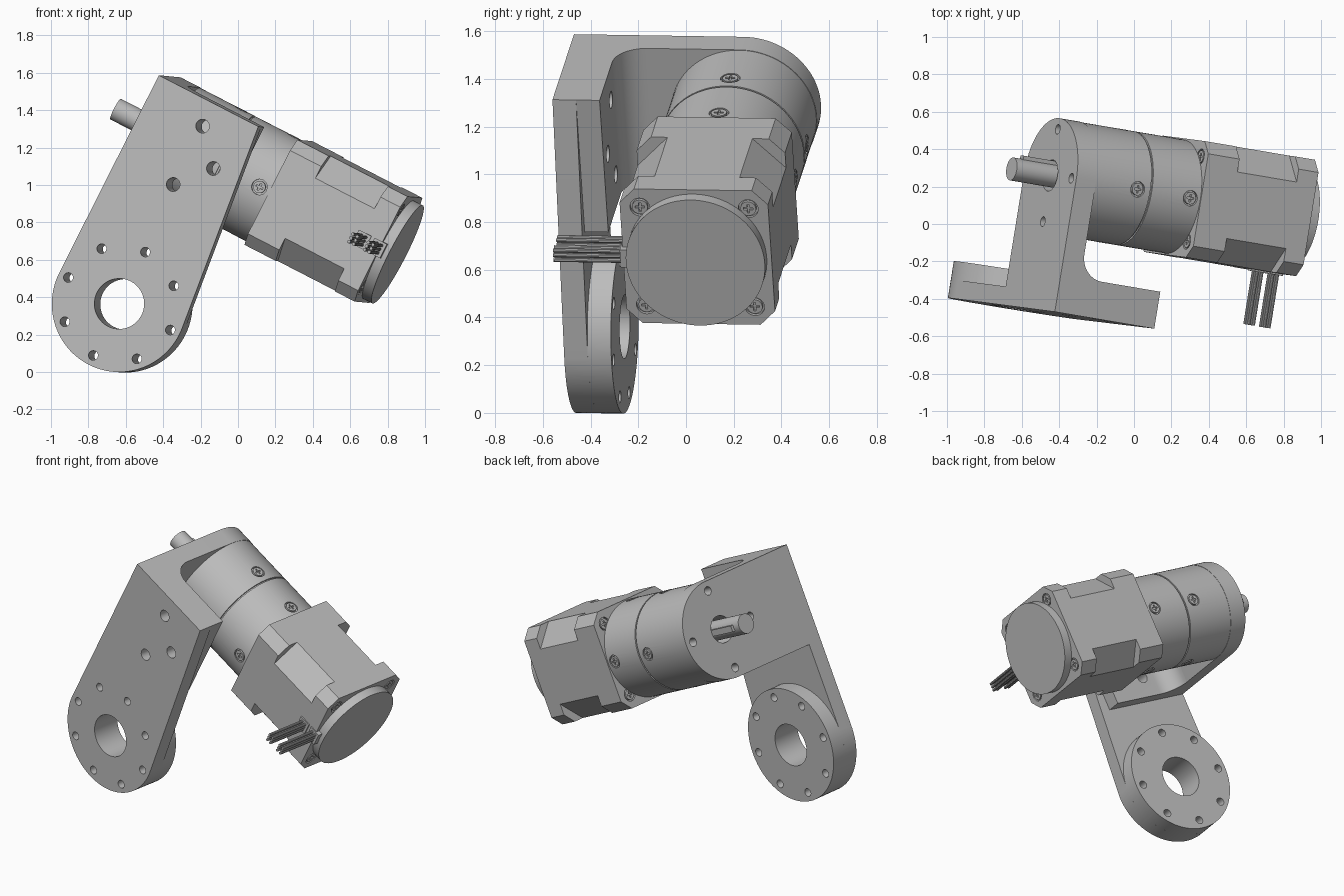
import bpy, bmesh, math
from mathutils import Matrix, Vector

cube = bpy.data.objects.get("Cube")
if cube:
    bpy.data.objects.remove(cube, do_unlink=True)

# Tilted frame: X = motor axis, Y = plate normal, Z = up the arm, origin at ring centre
X = Vector((0.879, -0.149, -0.453)).normalized()
Z = Vector((0.456, -0.06, 0.888))
Z = (Z - X * Z.dot(X)).normalized()
Y = Z.cross(X)
FRAME = Matrix.Translation((-0.635, -0.454, 0.365)) @ Matrix((X, Y, Z)).transposed().to_4x4()

grey = bpy.data.materials.new("plain_grey")
grey.use_nodes = True
colour = (0.5, 0.5, 0.5, 1)
grey.diffuse_color = colour
grey.node_tree.nodes["Principled BSDF"].inputs["Base Color"].default_value = colour

R, AY, AZ = 0.31, 0.72, 0.875      # motor radius and axis position
RING, TOP, LEFT = 0.365, 1.185, -0.365


def arc(cx, cy, r, a, b, n=32):
    return [(cx + r * math.cos(math.radians(a + (b - a) * i / n)),
             cy + r * math.sin(math.radians(a + (b - a) * i / n))) for i in range(n + 1)]


def circle(cx, cy, r, n=48):
    return arc(cx, cy, r, 0, 360, n)[:-1]


def add(name, mesh, matrix=FRAME):
    ob = bpy.data.objects.new(name, mesh)
    bpy.context.scene.collection.objects.link(ob)
    ob.matrix_world = matrix
    return ob


def extrude(name, pts, axis, a, b):
    """Prism from a 2D outline, pushed along one axis of the frame."""
    order = {"x": lambda p, t: (t, p[0], p[1]),
             "y": lambda p, t: (p[0], t, p[1]),
             "z": lambda p, t: (p[0], p[1], t)}[axis]
    bm = bmesh.new()
    low = [bm.verts.new(order(p, a)) for p in pts]
    high = [bm.verts.new(order(p, b)) for p in pts]
    bm.faces.new(low)
    bm.faces.new(high)
    for i in range(len(pts)):
        j = (i + 1) % len(pts)
        bm.faces.new((low[i], low[j], high[j], high[i]))
    bmesh.ops.recalc_face_normals(bm, faces=bm.faces)
    me = bpy.data.meshes.new(name)
    bm.to_mesh(me)
    bm.free()
    me.materials.append(grey)
    return add(name, me)


def combine(ob, others, operation):
    """Apply booleans, then drop the helper objects."""
    for other in others:
        other.hide_render = True
        mod = ob.modifiers.new("cut", "BOOLEAN")
        mod.operation, mod.object, mod.solver = operation, other, "EXACT"
    bpy.context.view_layer.update()
    graph = bpy.context.evaluated_depsgraph_get()
    mesh = bpy.data.meshes.new_from_object(ob.evaluated_get(graph))
    ob.modifiers.clear()
    ob.data = mesh
    for other in others:
        bpy.data.objects.remove(other, do_unlink=True)


# Bracket: tapered arm, ring boss, thick block with fillet, round-ended motor flange
right = 0.24
bracket = extrude("bracket", [(LEFT, TOP), (right, TOP)] + arc(0, 0, RING, 6, -180, 56), "y", 0, 0.1)
boss = extrude("boss", circle(0, 0, RING, 96), "y", 0.05, 0.2)
inner, fil = -0.245, 0.13
block = extrude("block", [(LEFT, 0.05), (right, 0.05), (right, 0.2)]
                + arc(inner + fil, 0.2 + fil, fil, 270, 180, 12)
                + [(inner, 0.5), (LEFT, 0.5)], "z", AZ - R, TOP)
flange = extrude("flange", [(0.3, AZ - R)] + arc(AY, AZ, R, -90, 90, 48) + [(0.3, TOP)], "x", LEFT, inner)
combine(bracket, [boss, block, flange], "UNION")

holes = [extrude("hole", circle(0, 0, 0.135), "y", -0.1, 0.4)]
for k in range(8):
    a = math.radians(45 * k)
    holes.append(extrude("hole", circle(0.31 * math.cos(a), 0.31 * math.sin(a), 0.026, 16), "y", -0.1, 0.4))
for x, z in ((-0.03, 1.05), (0.125, AZ), (-0.03, 0.70)):
    holes.append(extrude("hole", circle(x, z, 0.037, 20), "y", -0.1, 0.4))
for k in range(4):
    a = math.radians(90 * k)
    holes.append(extrude("hole", circle(AY + 0.25 * math.cos(a), AZ + 0.25 * math.sin(a), 0.027, 16),
                         "x", -0.5, inner + 0.02))
holes.append(extrude("hole", circle(AY, AZ, 0.085, 32), "x", -0.5, inner + 0.02))
combine(bracket, holes, "DIFFERENCE")

# Output shaft with key
shaft = extrude("output_shaft", circle(AY, AZ, 0.062, 32), "x", -0.6, -0.2)
key = extrude("shaft_key", [(AY, AZ - 0.02), (AY + 0.08, AZ - 0.02), (AY + 0.08, AZ + 0.02), (AY, AZ + 0.02)],
              "x", -0.55, -0.27)

# Gearbox with a thin seam
SEAM, BOX0, BOX1 = 0.085, 0.39, 1.06
front_gear = extrude("gearbox_front", circle(AY, AZ, R - 0.002, 96), "x", inner, SEAM)
seam = extrude("gearbox_seam", circle(AY, AZ, R - 0.012, 96), "x", SEAM, SEAM + 0.01)
rear_gear = extrude("gearbox_rear", circle(AY, AZ, R - 0.002, 96), "x", SEAM + 0.01, BOX0)


def octagon(h, c):
    pts = []
    for sy, sz, flip in ((1, 1, 0), (-1, 1, 1), (-1, -1, 0), (1, -1, 1)):
        pair = [(AY + sy * h, AZ + sz * (h - c)), (AY + sy * (h - c), AZ + sz * h)]
        pts += pair[::-1] if flip else pair
    return pts


# Square motor: end caps and a waist with deeper corner cuts
H = 0.315
front_cap = extrude("motor_front_cap", octagon(H, 0.065), "x", BOX0, 0.58)
waist = extrude("motor_waist", octagon(H, 0.135), "x", 0.58, 0.94)
rear_cap = extrude("motor_rear_cap", octagon(H, 0.065), "x", 0.94, BOX1)
end_disc = extrude("motor_end_disc", circle(AY, AZ, 0.295, 96), "x", BOX1, 1.115)

# Screw head with cross slot, shared by every screw
head = extrude("screw_head", circle(0, 0, 0.033, 20), "z", -0.02, 0)
s, t = 0.02, 0.005
slots = [extrude("slot", [(-a, -b), (a, -b), (a, b), (-a, b)], "z", -0.01, 0.01) for a, b in ((s, t), (t, s))]
combine(head, slots, "DIFFERENCE")
head_mesh = head.data
bpy.data.objects.remove(head, do_unlink=True)


def screw(pos, normal, pockets):
    n = Vector(normal)
    local = Matrix.Translation(pos) @ n.to_track_quat("Z", "Y").to_matrix().to_4x4()
    add("screw_head", head_mesh, FRAME @ local)
    pocket = extrude("pocket", circle(0, 0, 0.042, 24), "z", -0.015, 0.03)
    pocket.matrix_world = FRAME @ local
    pockets.append(pocket)


for body, x in ((front_gear, 0.01), (rear_gear, 0.33)):
    pockets = []
    for dy, dz in ((1, 0), (0, 1), (-1, 0), (0, -1)):
        screw((x, AY + dy * (R - 0.002), AZ + dz * (R - 0.002)), (0, dy, dz), pockets)
    combine(body, pockets, "DIFFERENCE")
for body, x, n in ((front_cap, BOX0, -1), (rear_cap, BOX1, 1)):
    pockets = []
    for dy in (-0.23, 0.23):
        for dz in (-0.23, 0.23):
            screw((x, AY + dy, AZ + dz), (n, 0, 0), pockets)
    combine(body, pockets, "DIFFERENCE")

# Two sockets with wire bundles
FACE = AY - H
for x in (0.955, 1.05):
    e, d = 0.038, 0.042
    extrude("wire_socket", [(x - e, AZ - d), (x + e, AZ - d), (x + e, AZ + d), (x - e, AZ + d)],
            "y", FACE - 0.008, FACE + 0.06)
    for i in (-1, 1):
        for k in (-1, 0, 1):
            extrude("wire", circle(x + i * 0.014, AZ + k * 0.022, 0.009, 10), "y", 0.11, FACE)

# Smooth round walls, keep hard edges
bpy.ops.object.select_all(action="DESELECT")
for ob in bpy.context.scene.objects:
    if ob.type == "MESH":
        ob.select_set(True)
        bpy.context.view_layer.objects.active = ob
bpy.ops.object.shade_smooth_by_angle(angle=math.radians(30))
